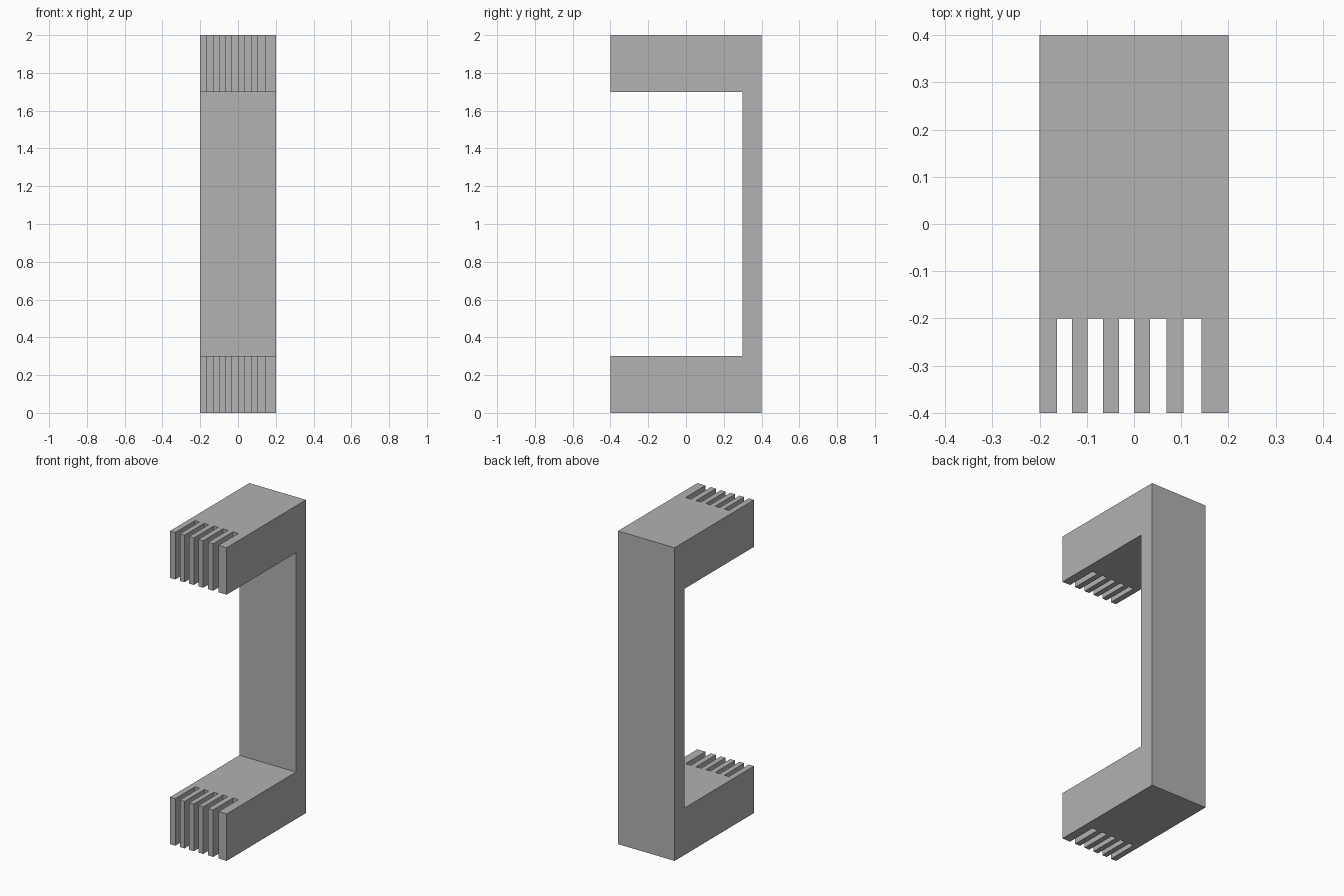
import bpy
import bmesh

default = bpy.data.objects.get("Cube")
if default:
    bpy.data.objects.remove(default, do_unlink=True)

GREY = (0.445, 0.445, 0.445, 1.0)
grey = bpy.data.materials.new("plain grey")
grey.use_nodes = True
grey.diffuse_color = GREY
grey.node_tree.nodes["Principled BSDF"].inputs["Base Color"].default_value = GREY

HALF_WIDTH, FRONT, BACK, HEIGHT = 0.2, -0.4, 0.4, 2.0
ARM, INNER, SLOT_END = 0.3, 0.3, -0.2


def make_object(name, bm):
    bmesh.ops.recalc_face_normals(bm, faces=bm.faces)
    mesh = bpy.data.meshes.new(name)
    bm.to_mesh(mesh)
    bm.free()
    obj = bpy.data.objects.new(name, mesh)
    bpy.context.collection.objects.link(obj)
    return obj


def extrude_profile(bm, points, offset):
    face = bm.faces.new([bm.verts.new(p) for p in points])
    result = bmesh.ops.extrude_face_region(bm, geom=[face])
    moved = [v for v in result["geom"] if isinstance(v, bmesh.types.BMVert)]
    bmesh.ops.translate(bm, verts=moved, vec=offset)


# C-shaped bracket: side profile extruded across the width
profile = [(FRONT, 0), (BACK, 0), (BACK, HEIGHT), (FRONT, HEIGHT),
           (FRONT, HEIGHT - ARM), (INNER, HEIGHT - ARM), (INNER, ARM), (FRONT, ARM)]
bm = bmesh.new()
extrude_profile(bm, [(-HALF_WIDTH, y, z) for y, z in profile], (2 * HALF_WIDTH, 0, 0))
bracket = make_object("bracket", bm)
bracket.data.materials.append(grey)

# Slots that split the ends of both arms into six teeth
slots = [(-0.163, -0.131), (-0.098, -0.066), (-0.032, 0.0), (0.034, 0.069), (0.105, 0.143)]
bm = bmesh.new()
for left, right in slots:
    base = [(left, FRONT - 0.1), (right, FRONT - 0.1), (right, SLOT_END), (left, SLOT_END)]
    extrude_profile(bm, [(x, y, -0.1) for x, y in base], (0, 0, HEIGHT + 0.2))
cutter = make_object("slot_cutter", bm)
cutter.hide_render = True

cut = bracket.modifiers.new("slots", 'BOOLEAN')
cut.operation = 'DIFFERENCE'
cut.solver = 'EXACT'
cut.object = cutter

# Bake the cut and discard the cutter
bpy.context.view_layer.objects.active = bracket
bracket.select_set(True)
bpy.ops.object.modifier_apply(modifier=cut.name)
bpy.data.objects.remove(cutter, do_unlink=True)
